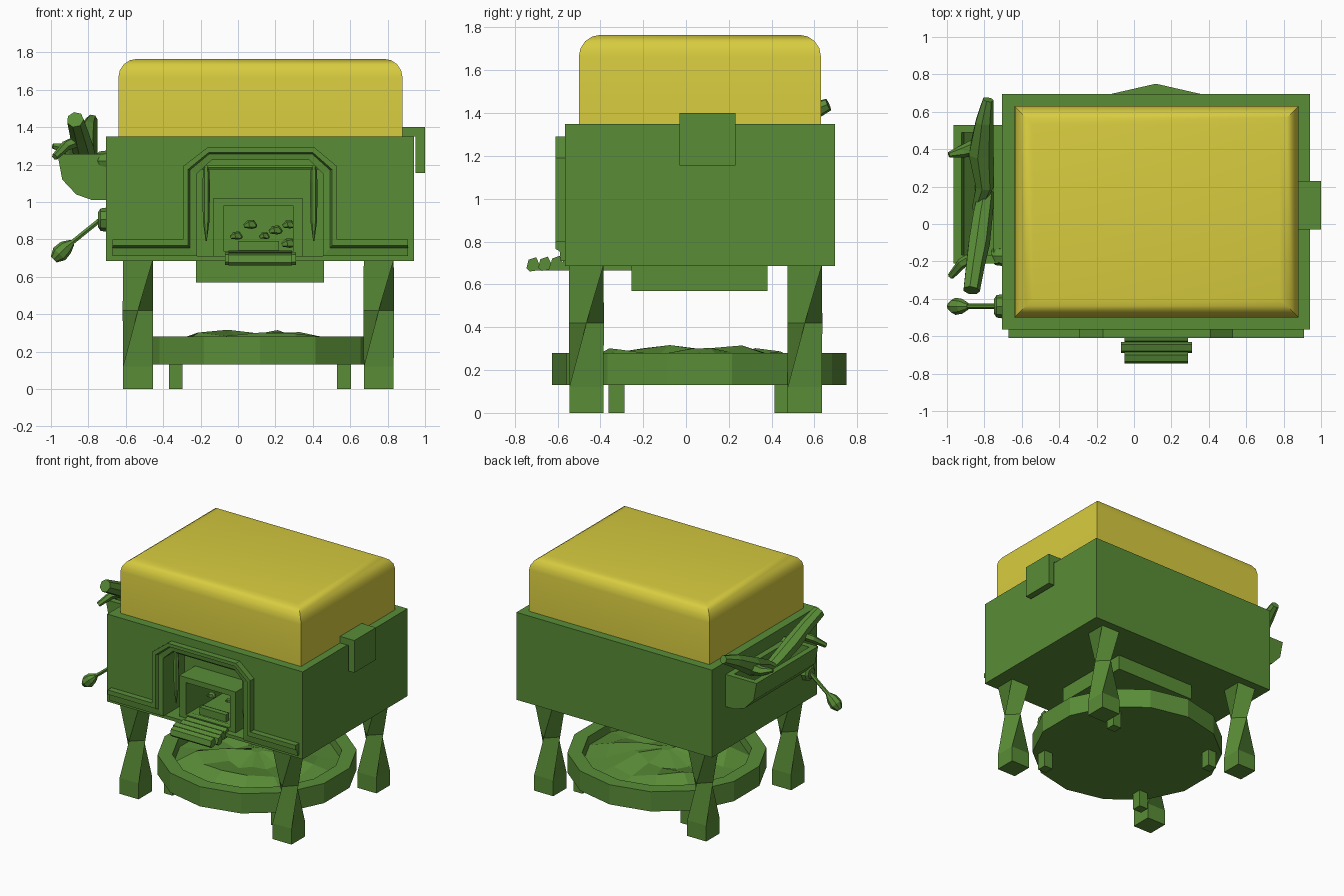
import bpy, math, random
from mathutils import Vector

if "Cube" in bpy.data.objects:
    bpy.data.objects.remove(bpy.data.objects["Cube"])

random.seed(4)


def material(name, rgb):
    m = bpy.data.materials.new(name)
    m.diffuse_color = (*rgb, 1)
    m.use_nodes = True
    m.node_tree.nodes["Principled BSDF"].inputs["Base Color"].default_value = m.diffuse_color
    return m


GREEN = material("leaf green", (0.10, 0.265, 0.038))
YELLOW = material("straw yellow", (0.68, 0.60, 0.05))


def mesh(name, verts, faces, mat=GREEN):
    me = bpy.data.meshes.new(name)
    me.from_pydata([tuple(v) for v in verts], [], faces)
    me.materials.append(mat)
    ob = bpy.data.objects.new(name, me)
    bpy.context.collection.objects.link(ob)
    bpy.ops.object.select_all(action='DESELECT')
    ob.select_set(True)
    bpy.context.view_layer.objects.active = ob
    bpy.ops.object.mode_set(mode='EDIT')
    bpy.ops.mesh.select_all(action='SELECT')
    bpy.ops.mesh.normals_make_consistent(inside=False)
    bpy.ops.object.mode_set(mode='OBJECT')
    return ob


def loft(name, rings, mat=GREEN, caps=True, closed=False):
    """Skin a list of equal rings; closed joins the last ring to the first."""
    n, k = len(rings[0]), len(rings)
    verts = [v for r in rings for v in r]
    faces = []
    for i in range(k if closed else k - 1):
        a, b = i * n, (i + 1) % k * n
        faces += [(a + j, a + (j + 1) % n, b + (j + 1) % n, b + j) for j in range(n)]
    if caps and not closed:
        faces += [tuple(range(n)), tuple(range((k - 1) * n, k * n))]
    return mesh(name, verts, faces, mat)


def box(name, x, y, z, mat=GREEN):
    return loft(name, [[(x[0], y[0], h), (x[1], y[0], h), (x[1], y[1], h), (x[0], y[1], h)] for h in z], mat)


def prism(name, profile, y0, y1):
    """Extrude an x-z profile along y."""
    return loft(name, [[(x, y, z) for x, z in profile] for y in (y0, y1)])


def tube(name, pts, radii, n=7):
    pts = [Vector(p) for p in pts]
    rings = []
    for i, (p, r) in enumerate(zip(pts, radii)):
        d = pts[min(i + 1, len(pts) - 1)] - pts[max(i - 1, 0)]
        if d.length < 1e-6:
            d = p - pts[i - 1]
        q = d.to_track_quat('Z', 'Y')
        rings.append([p + q @ Vector((r * math.cos(t * math.tau / n), r * math.sin(t * math.tau / n), 0))
                      for t in range(n)])
    return loft(name, rings)


def cut(target, cutter):
    cutter.hide_render = True
    cutter.display_type = 'WIRE'
    m = target.modifiers.new("cut", 'BOOLEAN')
    m.object, m.operation, m.solver = cutter, 'DIFFERENCE', 'EXACT'
    bpy.context.view_layer.objects.active = target
    bpy.ops.object.modifier_apply(modifier=m.name)
    bpy.data.objects.remove(cutter)


# Body with arched recess and fire tunnel
outer = [(-.67, .80), (-.295, .80), (-.295, 1.19), (-.165, 1.29), (.41, 1.29), (.53, 1.19), (.53, .80), (.91, .80)]
inner = [(-.67, .71), (-.22, .71), (-.22, 1.15), (-.14, 1.225), (.38, 1.225), (.455, 1.15), (.455, .71), (.91, .71)]
body = box("body", (-.705, .94), (-.565, .695), (.685, 1.35))
cut(body, prism("arch_cutter", inner[1:7], -.7, -.33))
cut(body, box("tunnel_cutter", (-.075, .295), (-.4, .0), (.73, .98)))
box("under_box", (-.225, .46), (-.255, .38), (.57, .69))

# Hood with rounded upper edges
hood = box("hood", (-.64, .88), (-.50, .63), (1.345, 1.765), YELLOW)
bw = hood.data.attributes.new("bevel_weight_edge", 'FLOAT', 'EDGE')
for e in hood.data.edges:
    bw.data[e.index].value = float(all(hood.data.vertices[v].co.z > 1.7 for v in e.vertices))
bv = hood.modifiers.new("round", 'BEVEL')
bv.limit_method, bv.width, bv.segments = 'WEIGHT', .1, 4
bpy.ops.object.select_all(action='DESELECT')
hood.select_set(True)
bpy.context.view_layer.objects.active = hood
bpy.ops.object.modifier_apply(modifier="round")
bpy.ops.object.shade_smooth_by_angle(angle=math.radians(35))

# Moulding that runs along the front and around the arch
section = [(0, -.56), (0, -.61), (.38, -.61), (.5, -.59), (1, -.585), (1, -.56)]
loft("arch_moulding", [[(a[0] + (b[0] - a[0]) * t, y, a[1] + (b[1] - a[1]) * t) for t, y in section]
                       for a, b in zip(outer, inner)])

# Fire mouth, hanging rod and hanging spikes in the recess
box("mouth_top", (-.13, .345), (-.52, -.32), (.98, 1.02))
box("mouth_left", (-.13, -.075), (-.52, -.32), (.70, .98))
box("mouth_right", (.295, .345), (-.52, -.32), (.70, .98))
box("mouth_floor", (-.13, .345), (-.52, -.32), (.70, .735))
tube("hanging_rod", [(-.22, -.5, 1.185), (.455, -.5, 1.185)], [.012] * 2, 6)
for x in (-.17, .405):
    tube("hanging_spike", [(x, -.5, 1.19), (x, -.5, 1.10), (x, -.5, .90), (x, -.5, .79)],
         [.015, .02, .018, .003], 6)
for x, z, r in [(-.01, .82, .03), (.065, .88, .033), (.2, .85, .033), (.27, .88, .03), (.27, .78, .035), (.14, .82, .025)]:
    y = -.35 + (z - .78)
    tube("coal", [(x - r, y, z - .01), (x - r * .3, y, z), (x + r * .4, y + .01, z), (x + r, y, z - .01)],
         [r * .3, r * .7, r * .8, r * .3], 5)
box("grate", (0, .22), (-.46, -.42), (.73, .79))

# Slatted tray sticking out of the mouth
box("tray_base", (-.045, .285), (-.72, -.255), (.665, .69))
for i in range(5):
    y = -.715 + i * .055
    w = .19 if i == 1 else .17
    prof = [(-.03, .675), (-.015, .66), (.02, .665), (.03, .695), (.015, .727), (-.02, .715)]
    loft("tray_slat", [[(x, y + a, z + .003 * i) for a, z in prof] for x in (.12 - w, .12 + w)])

# Twisted legs
for x in (-.535, .7525):
    for y in (-.465, .555):
        rings = []
        for z, ang, s in [(0, 0, 1), (.12, 0, 1), (.42, 45, .72), (.69, 90, 1)]:
            r = .08 * math.sqrt(2) * s
            rings.append([(x + r * math.cos(math.radians(ang + 45 + 90 * k)),
                           y + r * math.sin(math.radians(ang + 45 + 90 * k)), z) for k in range(4)])
        loft("twisted_leg", rings)

# Round fire pit: rim, rough ash bed and feet
CX, CY, N = .117, .0625, 14


def circle(r, z, jitter=0):
    return [(CX + r * math.sin(k * math.tau / N), CY + r * math.cos(k * math.tau / N),
             z + random.uniform(-jitter, jitter)) for k in range(N)]


loft("pit_bowl", [circle(.6875, .13), circle(.6875, .28), circle(.585, .28), circle(.57, .18)])
loft("ash_bed", [circle(.575, .22), circle(.42, .265, .04), circle(.22, .275, .045), circle(.04, .30)])
for x in (-.333, .567):
    for y in (-.325, .45):
        box("pit_foot", (x - .037, x + .037), (y - .037, y + .037), (0, .135))

# Hook plate on the right side
prism("side_hook", [(.88, 1.35), (.95, 1.35), (.95, 1.155), (1.0, 1.155), (1.0, 1.40), (.88, 1.40)], -.03, .23)

# Wood trough on the left side
trough = prism("wood_trough", [(-.965, 1.255), (-.94, 1.12), (-.865, 1.04), (-.78, 1.01), (-.70, 1.01), (-.70, 1.255)],
               -.21, .53)
cut(trough, prism("trough_cutter", [(-.925, 1.3), (-.91, 1.13), (-.85, 1.07), (-.75, 1.06), (-.75, 1.3)], -.165, .49))
tube("trough_boss", [(-.70, -.17, 1.22), (-.74, -.17, 1.22), (-.765, -.17, 1.22)], [.055, .05, .03], 8)

# Firewood logs with branches
tube("log_back", [(-.78, .665, 1.44), (-.80, .55, 1.39), (-.82, .38, 1.29), (-.80, .2, 1.22), (-.84, .08, 1.15)],
     [.03, .05, .07, .05, .03])
tube("log_back_branch", [(-.82, .42, 1.30), (-.91, .39, 1.28), (-.99, .37, 1.30)], [.05, .035, .015], 6)
log = tube("log_front", [(-.79, .17, 1.15), (-.81, .05, 1.21), (-.83, -.1, 1.29), (-.85, -.22, 1.37),
                         (-.87, -.35, 1.43), (-.87, -.335, 1.425), (-.868, -.32, 1.42)],
           [.045, .055, .06, .05, .048, .048, .047])
bpy.data.objects.remove(log)
tube("log_front", [(-.79, .17, 1.15), (-.81, .05, 1.21), (-.83, -.1, 1.29), (-.85, -.22, 1.37), (-.87, -.355, 1.44)],
     [.045, .055, .06, .052, .046])
tube("log_front_branch", [(-.84, -.17, 1.33), (-.92, -.21, 1.30), (-.98, -.28, 1.24)], [.035, .028, .018], 6)

# Lever with a knob
tube("lever_mount", [(-.70, -.44, .905), (-.735, -.44, .905), (-.748, -.44, .905)], [.065, .06, .04], 8)
tube("lever_rod", [(-.73, -.44, .91), (-.91, -.44, .765)], [.014, .014], 6)
tube("lever_knob", [(-.885, -.44, .785), (-.92, -.44, .757), (-.955, -.44, .722), (-.985, -.44, .692)],
     [.016, .04, .046, .022], 8)
